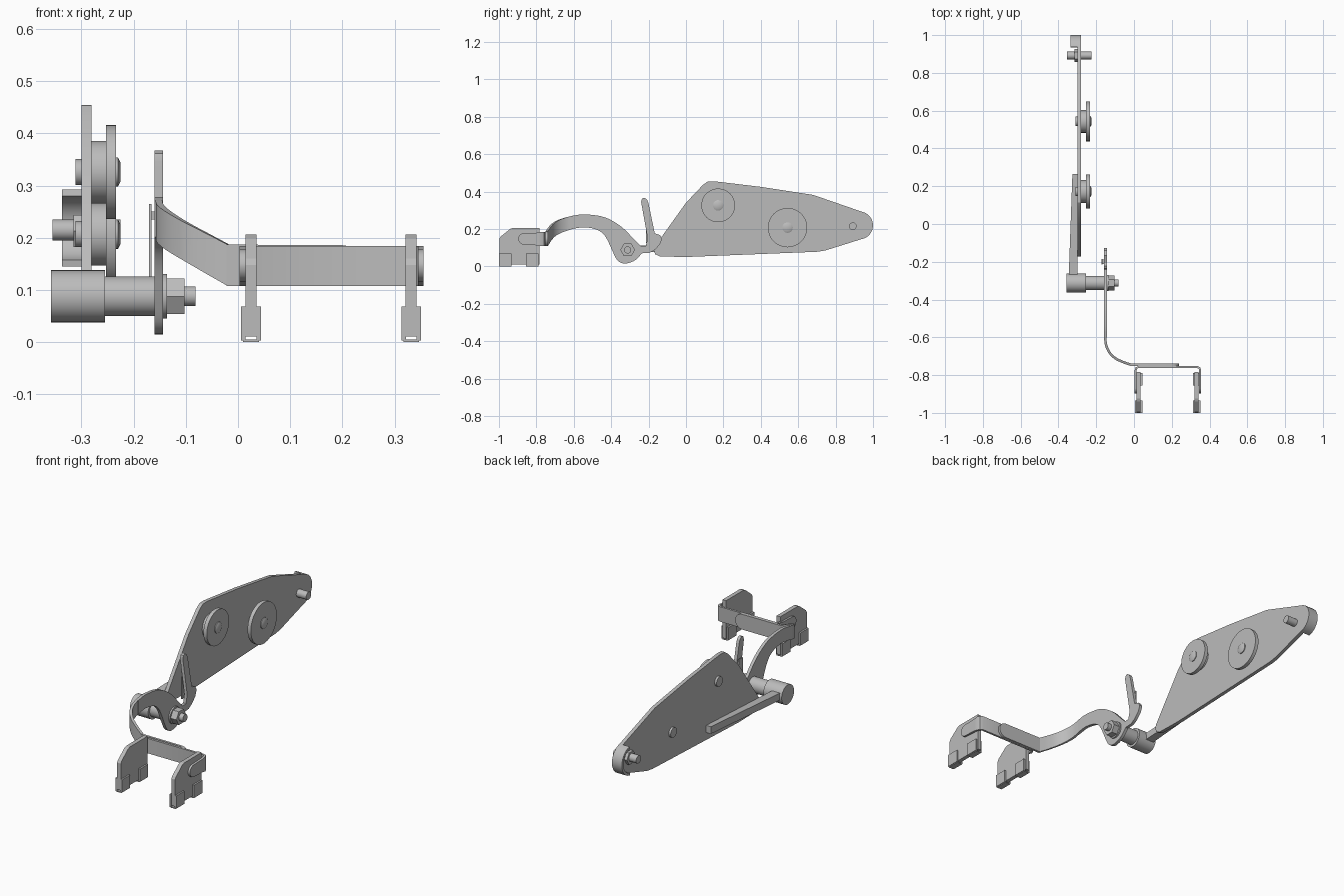
import bpy, bmesh, math
from mathutils import Vector

if "Cube" in bpy.data.objects:
    bpy.data.objects.remove(bpy.data.objects["Cube"])

steel = bpy.data.materials.new("steel_grey")
steel.diffuse_color = (0.5, 0.5, 0.5, 1)
steel.use_nodes = True
steel.node_tree.nodes["Principled BSDF"].inputs["Base Color"].default_value = steel.diffuse_color


def finish(name, bm, smooth=True):
    bmesh.ops.recalc_face_normals(bm, faces=bm.faces[:])
    me = bpy.data.meshes.new(name)
    bm.to_mesh(me)
    bm.free()
    me.materials.append(steel)
    ob = bpy.data.objects.new(name, me)
    bpy.context.collection.objects.link(ob)
    bpy.ops.object.select_all(action='DESELECT')
    ob.select_set(True)
    bpy.context.view_layer.objects.active = ob
    if smooth:
        bpy.ops.object.shade_smooth_by_angle(angle=math.radians(32))
    return ob


def prism_x(name, pts, x0, x1, smooth=True):
    """Extrude a (y, z) outline between two x positions."""
    bm = bmesh.new()
    face = bm.faces.new([bm.verts.new((x0, y, z)) for y, z in pts])
    new = bmesh.ops.extrude_face_region(bm, geom=[face])['geom']
    bmesh.ops.translate(bm, vec=(x1 - x0, 0, 0),
                        verts=[g for g in new if isinstance(g, bmesh.types.BMVert)])
    return finish(name, bm, smooth)


def box(name, x0, x1, y0, y1, z0, z1):
    return prism_x(name, [(y0, z0), (y1, z0), (y1, z1), (y0, z1)], x0, x1, False)


def turned_x(name, y, z, steps, sides=32):
    """Turned part along x from (x, radius) steps."""
    bm = bmesh.new()
    rings = [[bm.verts.new((x, y + r * math.cos(2 * math.pi * i / sides),
                            z + r * math.sin(2 * math.pi * i / sides)))
              for i in range(sides)] for x, r in steps]
    for a, b in zip(rings, rings[1:]):
        for i in range(sides):
            j = (i + 1) % sides
            bm.faces.new((a[i], a[j], b[j], b[i]))
    bm.faces.new(rings[0])
    bm.faces.new(rings[-1])
    return finish(name, bm)


def spline(pts, n=4):
    """Catmull-Rom smoothing through points of any dimension."""
    p = [tuple(2 * a - b for a, b in zip(pts[0], pts[1]))] + list(pts)
    p.append(tuple(2 * a - b for a, b in zip(pts[-1], pts[-2])))
    out = []
    for k in range(1, len(p) - 2):
        for s in range(n):
            t = s / n
            out.append(tuple(0.5 * (2 * b + (c - a) * t + (2 * a - 5 * b + 4 * c - d) * t * t
                                    + (3 * b - a - 3 * c + d) * t ** 3)
                             for a, b, c, d in zip(*p[k - 1:k + 3])))
    return out + [pts[-1]]


def strap(name, path, thick):
    """Upright sheet along (x, y, z_low, z_high) stations."""
    bm = bmesh.new()
    rows = []
    for i, (x, y, lo, hi) in enumerate(path):
        a, b = path[max(i - 1, 0)], path[min(i + 1, len(path) - 1)]
        t = Vector((b[0] - a[0], b[1] - a[1])).normalized() * thick / 2
        rows.append([bm.verts.new(v) for v in (
            (x - t.y, y + t.x, lo), (x + t.y, y - t.x, lo),
            (x + t.y, y - t.x, hi), (x - t.y, y + t.x, hi))])
    for a, b in zip(rows, rows[1:]):
        for i in range(4):
            j = (i + 1) % 4
            bm.faces.new((a[i], a[j], b[j], b[i]))
    bm.faces.new(rows[0])
    bm.faces.new(rows[-1])
    return finish(name, bm)


def arc(cy, cz, ry, rz, a0, a1, n=12):
    return [(cy + ry * math.cos(math.radians(a0 + (a1 - a0) * i / n)),
             cz + rz * math.sin(math.radians(a0 + (a1 - a0) * i / n))) for i in range(n + 1)]


# large side plate with rounded tip
tip = arc(0.925, 0.219, 0.075, 0.075, -82, 80)
prism_x("side_plate", [(-0.172, 0.085), (-0.165, 0.065), (-0.14, 0.053), (0.0, 0.05),
                       (0.7, 0.078), (0.745, 0.085)] + tip +
        [(0.68, 0.382), (0.4, 0.425), (0.15, 0.455), (0.115, 0.453), (0.09, 0.435),
         (0.0, 0.34), (-0.168, 0.105)], -0.30, -0.281)
# curved lip around the tip
prism_x("tip_lip", arc(0.925, 0.219, 0.075, 0.075, -82, 80)
        + arc(0.925, 0.219, 0.062, 0.062, 80, -82), -0.337, -0.30)
# tip pin and its nut
turned_x("tip_pin", 0.892, 0.215, [(-0.356, 0.02), (-0.225, 0.02)])
turned_x("tip_nut", 0.892, 0.213, [(-0.315, 0.035), (-0.30, 0.035)], 6)

# flanged rollers with rivets
for i, (y, z, r) in enumerate([(0.172, 0.326, 0.09), (0.543, 0.207, 0.105)]):
    turned_x(f"roller_{i + 1}", y, z,
             [(-0.281, 0.06), (-0.253, 0.06), (-0.253, r), (-0.234, r)], 48)
    turned_x(f"roller_rivet_{i + 1}", y, z, [(-0.236, 0.028), (-0.23, 0.028), (-0.225, 0.018)])
    turned_x(f"rivet_tail_{i + 1}", y, z, [(-0.311, 0.025), (-0.299, 0.025)])

# lever bar behind the plate
bm = bmesh.new()
ends = [[bm.verts.new((x, y, z)) for x, z in ((xl, z0), (-0.30, z0), (-0.30, z1), (xl, z1))]
        for y, xl, z0, z1 in ((-0.29, -0.346, 0.072, 0.108), (0.265, -0.326, 0.098, 0.135))]
for k in range(4):
    m = (k + 1) % 4
    bm.faces.new((ends[0][k], ends[0][m], ends[1][m], ends[1][k]))
bm.faces.new(ends[0])
bm.faces.new(ends[1])
finish("lever_bar", bm, False)

# pivot: sleeve, washer, hex nut, bolt end
PY, PZ = -0.312, 0.088
turned_x("pivot_sleeve", PY, PZ, [(-0.358, 0.05), (-0.255, 0.05), (-0.255, 0.038), (-0.158, 0.038)], 40)
turned_x("pivot_washer", PY, PZ, [(-0.146, 0.043), (-0.136, 0.043)])
turned_x("pivot_nut", PY, PZ, [(-0.137, 0.039), (-0.103, 0.039)], 6)
turned_x("pivot_bolt", PY, PZ, [(-0.15, 0.019), (-0.081, 0.019)])

# arched arm with hook and upright finger
top = spline([(-0.6, 0.272), (-0.54, 0.278), (-0.433, 0.262), (-0.342, 0.209),
              (-0.278, 0.144), (-0.241, 0.107)])
hook = spline([(-0.235, 0.07), (-0.273, 0.032), (-0.326, 0.015), (-0.364, 0.03), (-0.39, 0.075),
               (-0.428, 0.155), (-0.47, 0.193), (-0.54, 0.209), (-0.6, 0.202)])
finger = [(-0.215, 0.108), (-0.205, 0.15), (-0.24, 0.345), (-0.235, 0.362), (-0.222, 0.367),
          (-0.207, 0.355), (-0.2, 0.335), (-0.167, 0.176), (-0.14, 0.168), (-0.128, 0.148),
          (-0.139, 0.118), (-0.165, 0.09), (-0.193, 0.073)]
prism_x("arched_arm", top + finger + hook, -0.16, -0.144)
# thin spring clip beside the finger
box("spring_clip", -0.171, -0.166, -0.215, -0.185, 0.125, 0.265)
box("spring_clip_foot", -0.167, -0.159, -0.212, -0.188, 0.235, 0.25)

# bend that carries the arm round to the front strap
bend = spline([(-0.152, -0.6, 0.202, 0.272), (-0.148, -0.64, 0.19, 0.262),
               (-0.13, -0.68, 0.175, 0.248), (-0.1, -0.71, 0.156, 0.23),
               (-0.06, -0.73, 0.132, 0.209), (-0.02, -0.744, 0.109, 0.188)])
strap("arm_bend", bend, 0.013)
end = [(0.2 + 0.039 * math.sin(a), -0.745, 0.147 - 0.039 * math.cos(a), 0.147 + 0.039 * math.cos(a))
       for a in [math.radians(d) for d in (0, 20, 40, 60, 75, 86)]]
strap("front_strap", [(-0.022, -0.745, 0.108, 0.187)] + end, 0.012)

# U bracket with rounded tabs
tab = [(-0.865 - 0.032 * math.sin(math.radians(d)), 0.031 * math.cos(math.radians(d)))
       for d in (86, 70, 50, 30, 10)]
left = [(0.0085, y, 0.147 - h, 0.147 + h) for y, h in tab]
right = [(0.3505, y, 0.147 - h, 0.147 + h) for y, h in reversed(tab)]
L, H = 0.108, 0.184
strap("u_bracket", left + [(0.0085, -0.79, 0.112, 0.18), (0.0085, -0.775, L, H), (0.013, -0.762, L, H),
                           (0.025, -0.757, L, H), (0.334, -0.757, L, H), (0.346, -0.762, L, H),
                           (0.3505, -0.775, L, H), (0.3505, -0.79, 0.112, 0.18)] + right, 0.011)

# fork plates with clip feet
for side, x in (("left", 0.025), ("right", 0.332)):
    prism_x(f"fork_plate_{side}", [(-0.998, 0.011), (-0.783, 0.011), (-0.783, 0.206), (-0.925, 0.206),
                                   (-0.94, 0.2), (-0.99, 0.16), (-0.998, 0.148)],
            x - 0.0105, x + 0.0105, False)
    for tag, y in (("front", -1.0), ("rear", -0.855)):
        name = f"clip_{side}_{tag}"
        box(name + "_base", x - 0.015, x + 0.015, y, y + 0.066, 0.0, 0.005)
        for s in (-1, 1):
            a, b = sorted((x + s * 0.0103, x + s * 0.019))
            box(f"{name}_cheek_{'a' if s < 0 else 'b'}", a, b, y, y + 0.066, 0.003, 0.068)
